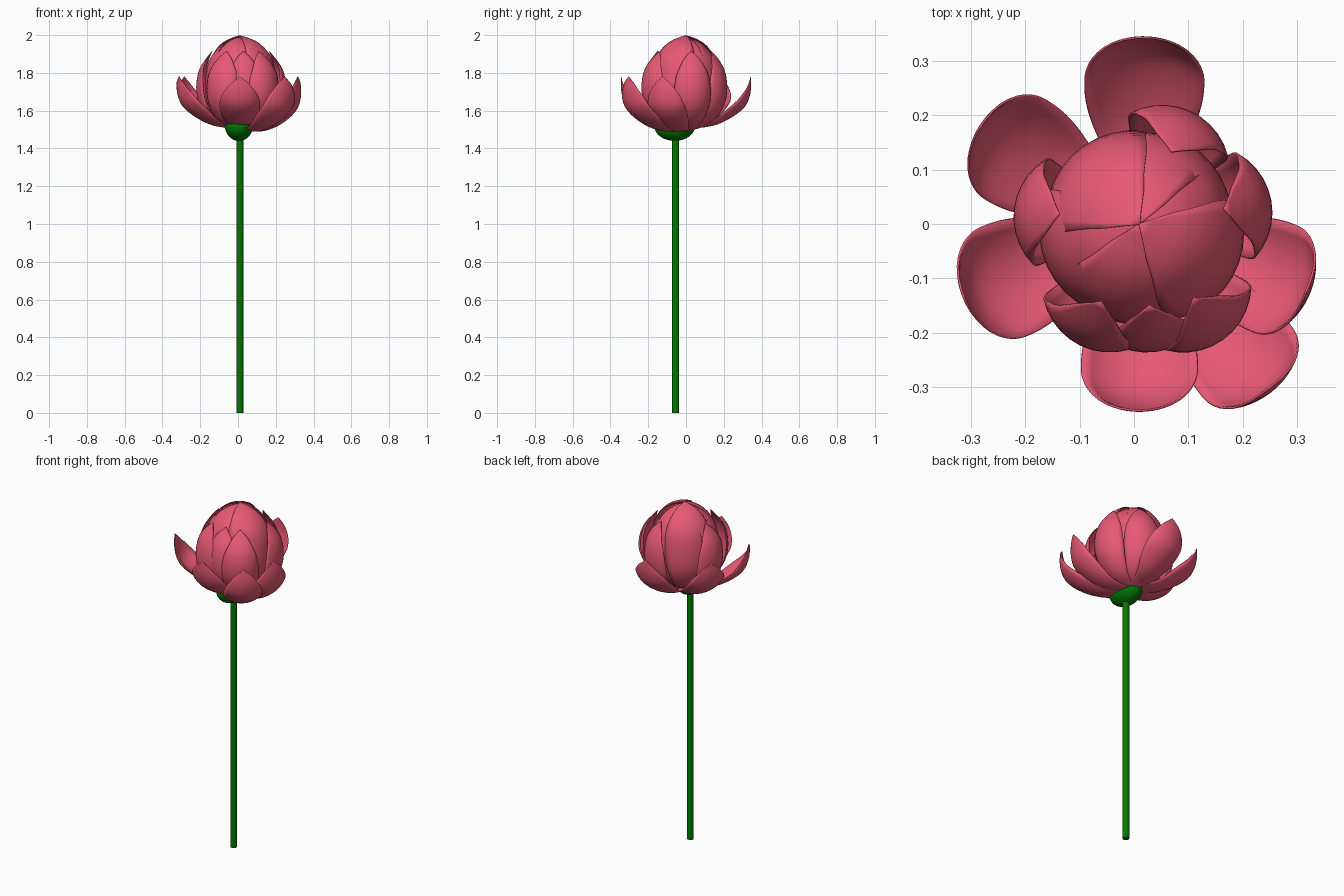
import bpy, bmesh, math
from mathutils import Vector

old = bpy.data.objects.get("Cube")
if old:
    bpy.data.objects.remove(old)


def material(name, rgb):
    m = bpy.data.materials.new(name)
    m.use_nodes = True
    m.diffuse_color = (*rgb, 1)
    m.node_tree.nodes["Principled BSDF"].inputs["Base Color"].default_value = (*rgb, 1)
    return m


PINK = material("rose pink", (0.8, 0.1, 0.175))
GREEN = material("stem green", (0.0, 0.2, 0.0))
ROWS, COLS = 24, 10
FLOWER = Vector((0.01, 0, 0))


def spline(points, t):
    """Smooth curve through evenly spaced points, t from 0 to 1."""
    n = len(points) - 1
    i = min(int(t * n), n - 1)
    u = t * n - i
    a, b, c, d = (Vector(points[min(max(k, 0), n)]) for k in range(i - 1, i + 3))
    return 0.5 * (2 * b + (c - a) * u + (2 * a - 5 * b + 4 * c - d) * u * u
                  + (3 * b - a - 3 * c + d) * u ** 3)


# share of full half-width along a petal, ending in a small point
OUTLINE = [(w, 0) for w in (0.25, 0.45, 0.66, 0.85, 0.97, 1, 0.95, 0.8, 0.46, 0)]


def petal(name, azimuth, profile, width, curl, reach=1.0, rise=0.0):
    """Cupped petal: profile is (radius, height) from base to tip."""
    az = math.radians(azimuth)
    out = Vector((math.cos(az), math.sin(az), 0))
    side = Vector((-out.y, out.x, 0))
    bm = bmesh.new()
    grid = []
    for i in range(ROWS + 1):
        t = i / ROWS
        p = spline(profile, t)
        tan = spline(profile, min(t + 0.02, 1)) - spline(profile, max(t - 0.02, 0))
        tan.normalize()
        inward = out * -tan.y + Vector((0, 0, tan.x))
        centre = FLOWER + out * (p.x * reach) + Vector((0, 0, p.y + rise * t))
        half = max(spline(OUTLINE, t).x, 0.01) * width
        row = []
        for j in range(COLS + 1):
            a = (2 * j / COLS - 1) * half / curl
            row.append(bm.verts.new(centre + side * (math.sin(a) * curl)
                                    + inward * ((1 - math.cos(a)) * curl)))
        grid.append(row)
    for r0, r1 in zip(grid, grid[1:]):
        for j in range(COLS):
            bm.faces.new((r0[j], r0[j + 1], r1[j + 1], r1[j]))
    ob = finish(bm, name, PINK)
    mod = ob.modifiers.new("thickness", 'SOLIDIFY')
    mod.thickness = 0.004


def finish(bm, name, mat):
    me = bpy.data.meshes.new(name)
    bm.to_mesh(me)
    bm.free()
    me.materials.append(mat)
    ob = bpy.data.objects.new(name, me)
    bpy.context.collection.objects.link(ob)
    bpy.ops.object.select_all(action='DESELECT')
    ob.select_set(True)
    bpy.context.view_layer.objects.active = ob
    bpy.ops.object.shade_smooth_by_angle(angle=math.radians(35))
    return ob


# Stem and the swollen base under the flower
bm = bmesh.new()
bmesh.ops.create_cone(bm, cap_ends=True, segments=16, radius1=0.018, radius2=0.018, depth=1.48)
bmesh.ops.translate(bm, verts=bm.verts, vec=(0.01, -0.055, 0.74))
finish(bm, "stem", GREEN)

bm = bmesh.new()
bmesh.ops.create_uvsphere(bm, u_segments=32, v_segments=16, radius=1)
bmesh.ops.scale(bm, verts=bm.verts, vec=(0.074, 0.108, 0.078))
bmesh.ops.translate(bm, verts=bm.verts, vec=(0.005, -0.06, 1.518))
finish(bm, "flower_base", GREEN)

# Open outer petals, the ones on the left front sagging lower
OPEN = [(0.03, 1.505), (0.14, 1.52), (0.23, 1.56), (0.305, 1.62), (0.335, 1.695), (0.338, 1.78)]
SAG = [(0.03, 1.49), (0.14, 1.493), (0.24, 1.535), (0.315, 1.605), (0.338, 1.69), (0.332, 1.78)]
for k, (az, profile, width, reach) in enumerate([
        (88, OPEN, 0.124, 1.02), (149, OPEN, 0.12, 1.02), (203, OPEN, 0.122, 1.04),
        (270, OPEN, 0.12, 1.02), (308, SAG, 0.116, 1.16), (338, SAG, 0.118, 1.0)]):
    petal(f"outer_petal_{k + 1}", az, profile, width, 0.15, reach)

# Half-open middle petals hugging the bud
HALF = [(0.03, 1.495), (0.13, 1.53), (0.205, 1.61), (0.232, 1.71), (0.215, 1.82), (0.15, 1.915)]
for k, (az, reach) in enumerate([(10, 1.06), (66, 0.98), (173, 1.0), (244, 1.07),
                                 (277, 1.02), (306, 1.13)]):
    petal(f"middle_petal_{k + 1}", az, HALF, 0.115, 0.125, reach)

# Closed bud petals meeting at the top
BUD = [(0.03, 1.5), (0.13, 1.55), (0.19, 1.64), (0.2, 1.75), (0.175, 1.87), (0.1, 1.95), (0.0, 1.985)]
for k, (az, reach) in enumerate([(40, 0.86), (92, 0.83), (135, 0.88), (205, 0.93),
                                 (262, 0.92), (330, 0.98)]):
    petal(f"bud_petal_{k + 1}", az, BUD, 0.145, 0.16, reach, 0.007 * (k % 3))

# Heart of the bud
for k in range(3):
    petal(f"heart_petal_{k + 1}", 60 + 120 * k, BUD, 0.14, 0.13, 0.72, -0.03)
